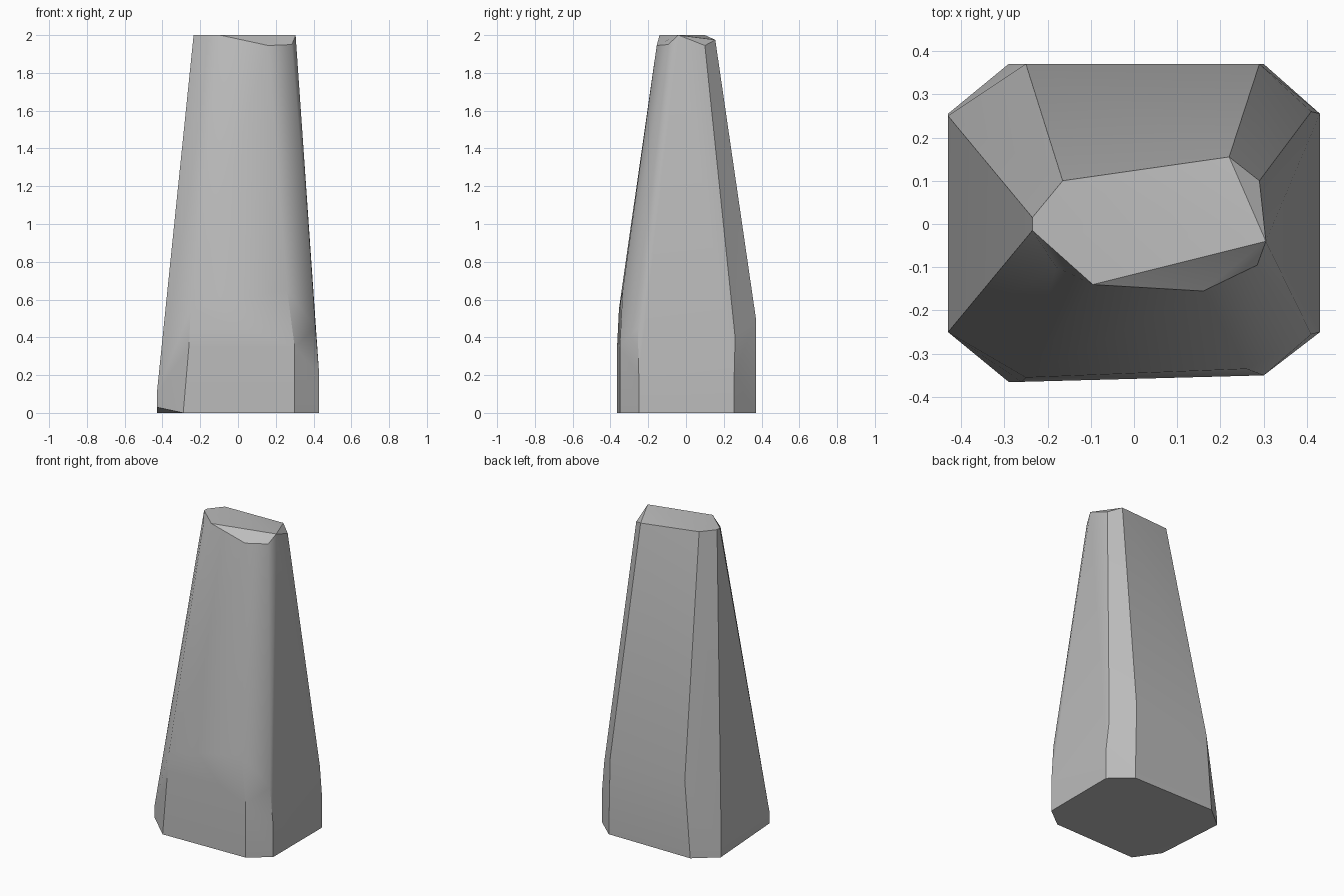
import bpy
import bmesh
from math import radians

# Remove the default object if the scene has it
default_cube = bpy.data.objects.get("Cube")
if default_cube:
    bpy.data.objects.remove(default_cube, do_unlink=True)


def make_material(name, colour):
    """Plain flat material, shown the same in viewport and render."""
    material = bpy.data.materials.new(name)
    material.use_nodes = True
    material.diffuse_color = colour
    shader = material.node_tree.nodes["Principled BSDF"]
    shader.inputs["Base Color"].default_value = colour
    return material


def make_hewn_block(name, sections, material, sharp_angle):
    """Wrap a tight convex skin around stacked cross-sections."""
    mesh = bpy.data.meshes.new(name)
    bm = bmesh.new()
    for section in sections:
        for point in section:
            bm.verts.new(point)
    hull = bmesh.ops.convex_hull(bm, input=bm.verts[:])
    # Drop the points that ended up inside the skin
    loose = [v for v in bm.verts if not v.link_faces]
    bmesh.ops.delete(bm, geom=loose, context="VERTS")
    # Merge triangles that lie in one plane into broad facets
    bmesh.ops.dissolve_limit(bm, angle_limit=radians(1),
                             verts=bm.verts[:], edges=bm.edges[:])
    bmesh.ops.recalc_face_normals(bm, faces=bm.faces[:])
    bm.to_mesh(mesh)
    bm.free()
    mesh.materials.append(material)
    block = bpy.data.objects.new(name, mesh)
    bpy.context.collection.objects.link(block)
    bpy.ops.object.select_all(action="DESELECT")
    block.select_set(True)
    bpy.context.view_layer.objects.active = block
    bpy.ops.object.shade_smooth_by_angle(angle=sharp_angle)
    return block


# Footprint: rectangle with cut corners, one corner chipped upward
footprint = [
    (-.29, -.365, 0), (.3, -.35, 0), (.43, -.25, 0), (.43, .255, 0),
    (.3, .37, 0), (-.29, .37, 0), (-.43, .255, 0), (-.43, -.25, .03),
]

# Shoulder: where the upright lower walls begin to lean inward
shoulder = [
    (-.26, -.365, .35), (-.25, -.355, .55), (.3, -.35, .35),
    (.26, -.335, .65), (.43, -.25, .2), (.41, -.255, .45),
    (.43, .255, .2), (.41, .26, .4), (.29, .37, .5),
    (-.25, .37, .5), (-.43, .25, .08), (-.43, -.25, .1),
]

# Crown: slanted top with broken edges
crown = [
    (-.235, -.015, 2), (-.235, .015, 2), (-.165, .1, 2),
    (.22, .155, 1.975), (.29, .1, 1.945), (.305, -.04, 2),
    (.285, -.095, 1.95), (.16, -.155, 1.945), (-.095, -.14, 2),
    (-.18, -.1, 1.96),
]

stone_grey = make_material("stone grey", (.5, .5, .5, 1))
make_hewn_block("stone_pillar", [footprint, shoulder, crown],
                stone_grey, radians(30))
